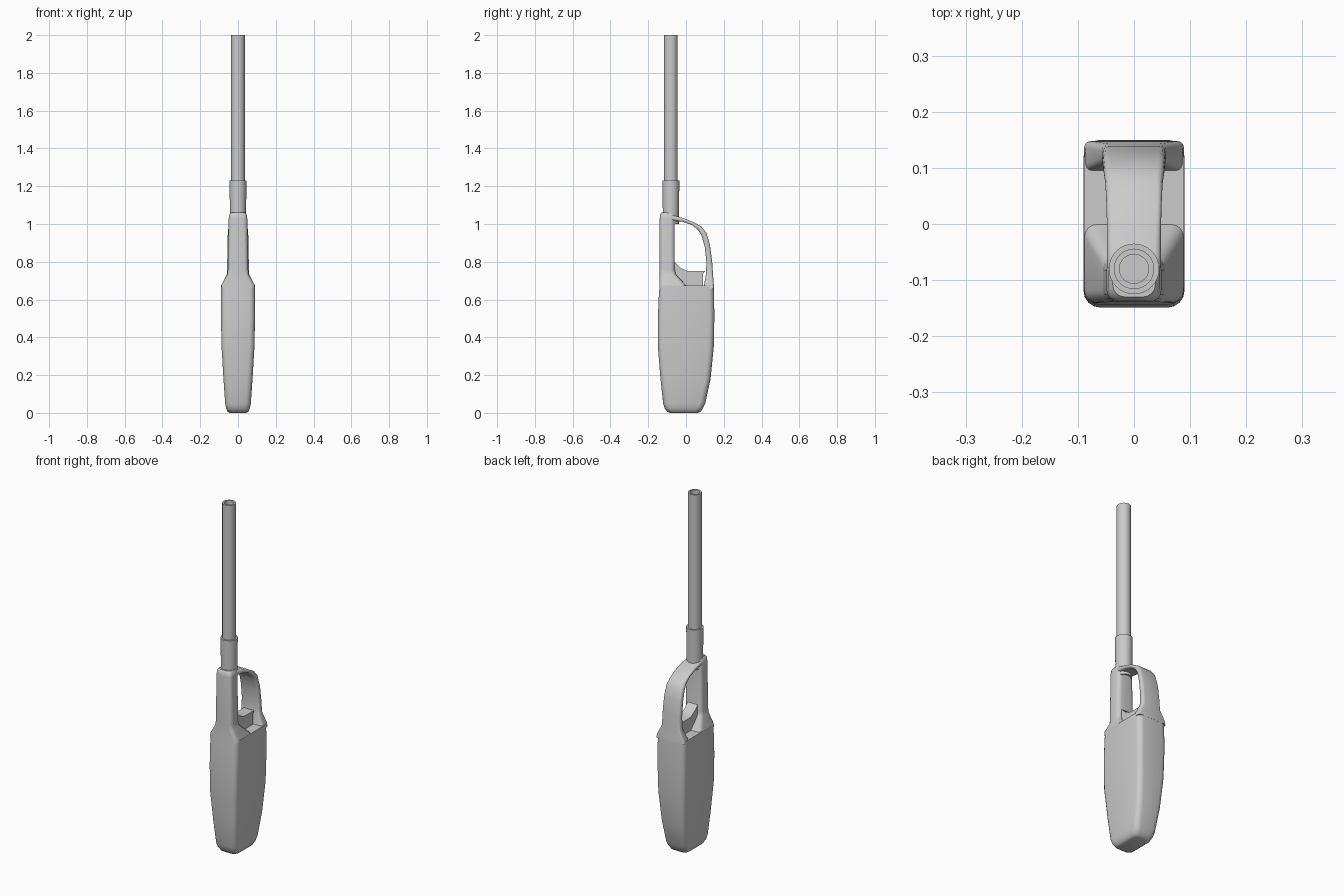
import bpy, bmesh, math
from mathutils import Vector

if "Cube" in bpy.data.objects:
    bpy.data.objects.remove(bpy.data.objects["Cube"])

X = Vector((1, 0, 0))


def finish(name, bm, angle=35):
    bmesh.ops.recalc_face_normals(bm, faces=bm.faces)
    me = bpy.data.meshes.new(name)
    bm.to_mesh(me)
    bm.free()
    ob = bpy.data.objects.new(name, me)
    bpy.context.collection.objects.link(ob)
    bpy.ops.object.select_all(action='DESELECT')
    ob.select_set(True)
    bpy.context.view_layer.objects.active = ob
    bpy.ops.object.shade_smooth_by_angle(angle=math.radians(angle))
    return ob


def rounded_ring(a, b, hx, r, n=4):
    """Rounded rectangle: half width hx in x, spanning (y, z) points a to b."""
    a, b = Vector((0, *a)), Vector((0, *b))
    c, v = (a + b) / 2, (b - a).normalized()
    hv = (b - a).length / 2
    r = min(r, hx * 0.9, hv * 0.9)
    pts = []
    for q, (sx, sv) in enumerate([(1, 1), (-1, 1), (-1, -1), (1, -1)]):
        for i in range(n + 1):
            t = (q + i / n) * math.pi / 2
            pts.append(c + X * (sx * (hx - r) + r * math.cos(t))
                       + v * (sv * (hv - r) + r * math.sin(t)))
    return pts


def loft(name, rings, angle=35, closed=False):
    bm = bmesh.new()
    vs = [[bm.verts.new(p) for p in ring] for ring in rings]
    pairs = list(zip(vs, vs[1:])) + ([(vs[-1], vs[0])] if closed else [])
    for lo, hi in pairs:
        k = len(lo)
        for i in range(k):
            bm.faces.new((lo[i], lo[(i + 1) % k], hi[(i + 1) % k], hi[i]))
    if not closed:
        bm.faces.new(vs[0])
        bm.faces.new(vs[-1])
    return finish(name, bm, angle)


def lathe(name, profile, y, n=32, closed=False):
    rings = [[(r * math.cos(2 * math.pi * i / n), y + r * math.sin(2 * math.pi * i / n), z)
              for i in range(n)] for r, z in profile]
    return loft(name, rings, closed=closed)


# Handle: z, half width, front y, back y, corner radius
handle = [(0, .045, -.085, .062, .03), (.006, .055, -.1, .078, .03),
          (.025, .063, -.113, .09, .03), (.05, .068, -.121, .102, .03),
          (.18, .077, -.135, .13, .03), (.35, .087, -.149, .147, .03),
          (.5, .09, -.149, .15, .03), (.62, .09, -.144, .149, .03),
          (.675, .089, -.14, .147, .03)]
loft("handle", [rounded_ring((f, z), (b, z), hx, r) for z, hx, f, b, r in handle], 40)

# Neck rising from a flared shoulder
neck = [(.66, .089, -.141, .005), (.678, .088, -.14, -.002), (.735, .056, -.139, -.055),
        (.76, .054, -.139, -.06), (1.03, .049, -.139, -.06), (1.05, .046, -.137, -.06),
        (1.06, .038, -.13, -.064)]
loft("neck", [rounded_ring((f, z), (b, z), hx, .022) for z, hx, f, b in neck], 40)

# Trigger guard: inner (y, z), outer (y, z), half width
guard = [((.09, .655), (.148, .66), .089), ((.095, .675), (.147, .68), .086),
         ((.106, .735), (.143, .735), .058), ((.108, .8), (.138, .806), .057),
         ((.099, .88), (.126, .894), .056), ((.082, .94), (.107, .955), .054),
         ((.064, .968), (.08, .987), .051), ((.03, .996), (.038, 1.011), .049),
         ((-.02, 1.012), (-.012, 1.031), .048), ((-.06, 1.017), (-.055, 1.042), .048),
         ((-.1, 1.02), (-.1, 1.056), .046)]
loft("trigger_guard", [rounded_ring(a, b, hx, .012, 3) for a, b, hx in guard], 40)

# Trigger sliding out of the handle behind the neck
side = [(-.075, .62), (-.075, .805), (-.06, .798), (-.03, .769), (0, .753),
        (.03, .75), (.1, .75), (.09, .735), (.088, .62)]
loft("trigger", [[(x, y, z) for y, z in side] for x in (-.032, .032)], 30)

# Collar and hollow barrel
lathe("collar", [(.042, 1.0), (.045, 1.23), (.036, 1.23), (.034, 1.0)], -.08, closed=True)
lathe("barrel", [(.036, 1.05), (.036, 2.0), (.026, 2.0), (.026, 1.25)], -.08)
